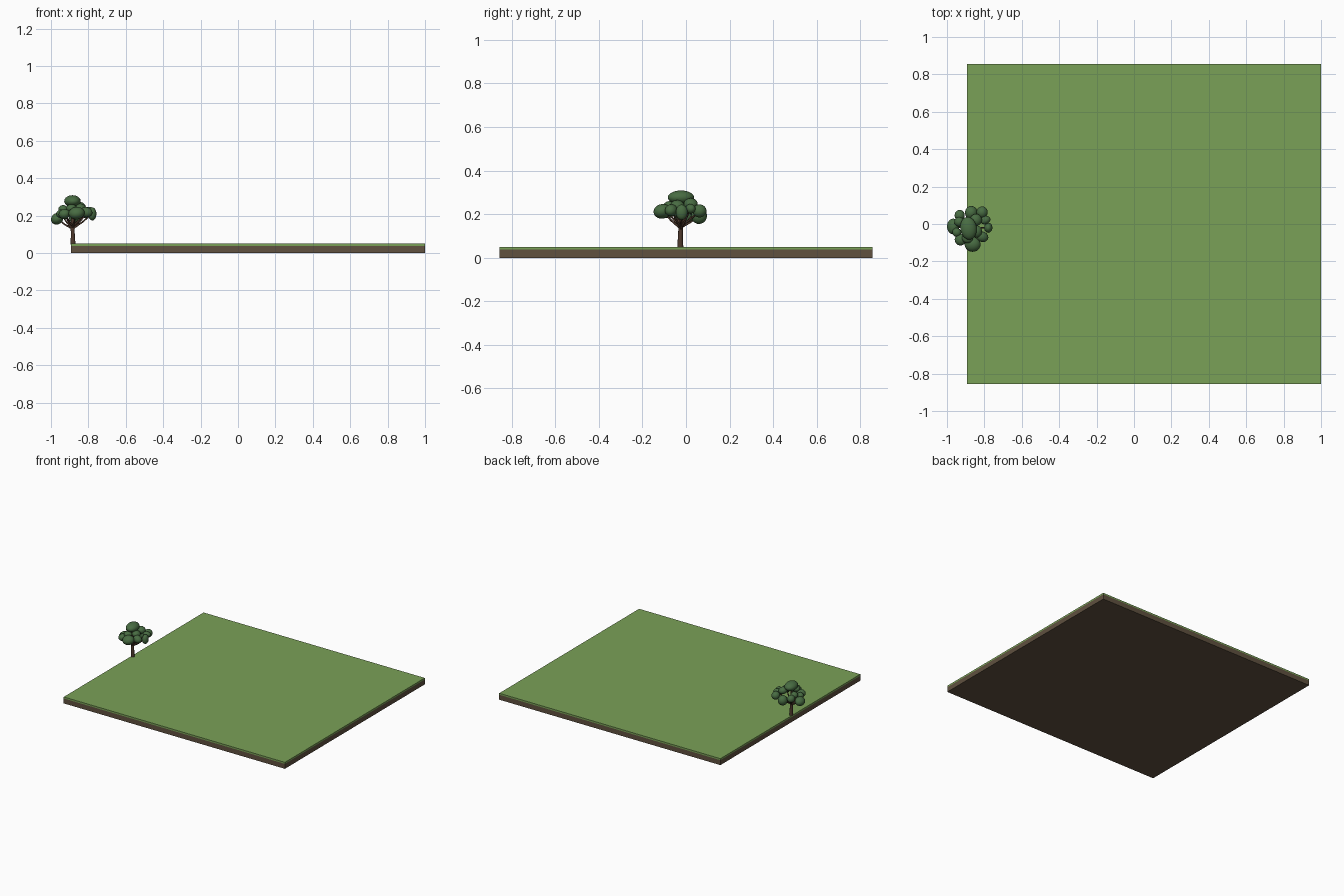
import bpy, math
from mathutils import Vector


def material(name, rgb):
    m = bpy.data.materials.new(name)
    m.diffuse_color = (*rgb, 1)
    return m


GRASS = material("grass", (0.195, 0.354, 0.095))
SOIL = material("soil", (0.115, 0.082, 0.05))
BARK = material("bark", (0.075, 0.04, 0.025))
LEAF = material("leaf", (0.065, 0.15, 0.055))


def slab(name, z0, z1, mat):
    bpy.ops.mesh.primitive_cube_add(size=1, location=(0.0535, 0, (z0 + z1) / 2))
    ob = bpy.context.object
    ob.name = name
    ob.scale = (1.893, 1.71, z1 - z0)
    ob.data.materials.append(mat)


def limb(name, points):
    """Tapered round tube through (x, y, z, radius) points."""
    cu = bpy.data.curves.new(name, 'CURVE')
    cu.dimensions = '3D'
    cu.bevel_depth = 1
    cu.bevel_resolution = 3
    cu.use_fill_caps = True
    sp = cu.splines.new('POLY')
    sp.points.add(len(points) - 1)
    for p, (x, y, z, r) in zip(sp.points, points):
        p.co = (x, y, z, 1)
        p.radius = r
    sp.use_smooth = True
    cu.materials.append(BARK)
    ob = bpy.data.objects.new(name, cu)
    bpy.context.collection.objects.link(ob)


def leaf_clump(name, loc, radii, tilt=(0, 0, 0)):
    bpy.ops.mesh.primitive_uv_sphere_add(segments=24, ring_count=14, radius=1, location=loc)
    ob = bpy.context.object
    ob.name = name
    ob.scale = radii
    ob.rotation_euler = [math.radians(a) for a in tilt]
    ob.data.materials.append(LEAF)
    bpy.ops.object.shade_smooth()


# Ground: soil block with a thin grass layer
slab("soil_block", 0, 0.038, SOIL)
slab("grass_layer", 0.038, 0.05, GRASS)

# Trunk
limb("trunk", [(-0.882, -0.026, 0.045, 0.014), (-0.883, -0.026, 0.09, 0.0115),
               (-0.885, -0.024, 0.15, 0.01), (-0.886, -0.023, 0.2, 0.008),
               (-0.887, -0.023, 0.27, 0.005)])

# Crown: centre, radii and tilt of each leaf clump
clumps = [
    ((-0.885, -0.023, 0.277), (0.044, 0.061, 0.032), (0, 0, 8)),
    ((-0.967, -0.013, 0.183), (0.034, 0.042, 0.03), (0, -35, 0)),
    ((-0.863, -0.109, 0.213), (0.043, 0.04, 0.033), (10, -8, 0)),
    ((-0.870, 0.060, 0.192), (0.034, 0.036, 0.037), (-15, 0, 0)),
    ((-0.812, 0.062, 0.215), (0.030, 0.032, 0.030), (0, 0, 0)),
    ((-0.779, -0.020, 0.209), (0.022, 0.027, 0.035), (0, 0, 0)),
    ((-0.795, 0.021, 0.225), (0.028, 0.022, 0.022), (0, 0, 20)),
    ((-0.812, -0.068, 0.218), (0.034, 0.028, 0.027), (0, 10, -20)),
    ((-0.928, -0.084, 0.208), (0.031, 0.031, 0.026), (0, -15, 0)),
    ((-0.948, -0.045, 0.210), (0.024, 0.024, 0.022), (0, -20, 0)),
    ((-0.932, 0.046, 0.215), (0.027, 0.030, 0.027), (0, -15, 0)),
    ((-0.935, 0.012, 0.232), (0.026, 0.026, 0.024), (0, 0, 0)),
    ((-0.845, 0.022, 0.247), (0.032, 0.032, 0.026), (0, 15, 0)),
    ((-0.842, -0.040, 0.240), (0.030, 0.032, 0.024), (0, 15, 0)),
    ((-0.890, -0.075, 0.238), (0.030, 0.028, 0.022), (0, 0, 0)),
]
for i, (loc, radii, tilt) in enumerate(clumps):
    leaf_clump(f"leaf_clump_{i}", loc, radii, tilt)

# Branches fan out from the trunk to the lower clumps
for i, (loc, _, _) in enumerate(clumps[1:12]):
    start = Vector((-0.885, -0.024, 0.13 + 0.005 * (i % 4)))
    end = Vector(loc)
    mid = start.lerp(end, 0.5) + Vector((0, 0, -0.004))
    limb(f"branch_{i}", [(*start, 0.006), (*mid, 0.0045), (*end, 0.003)])
